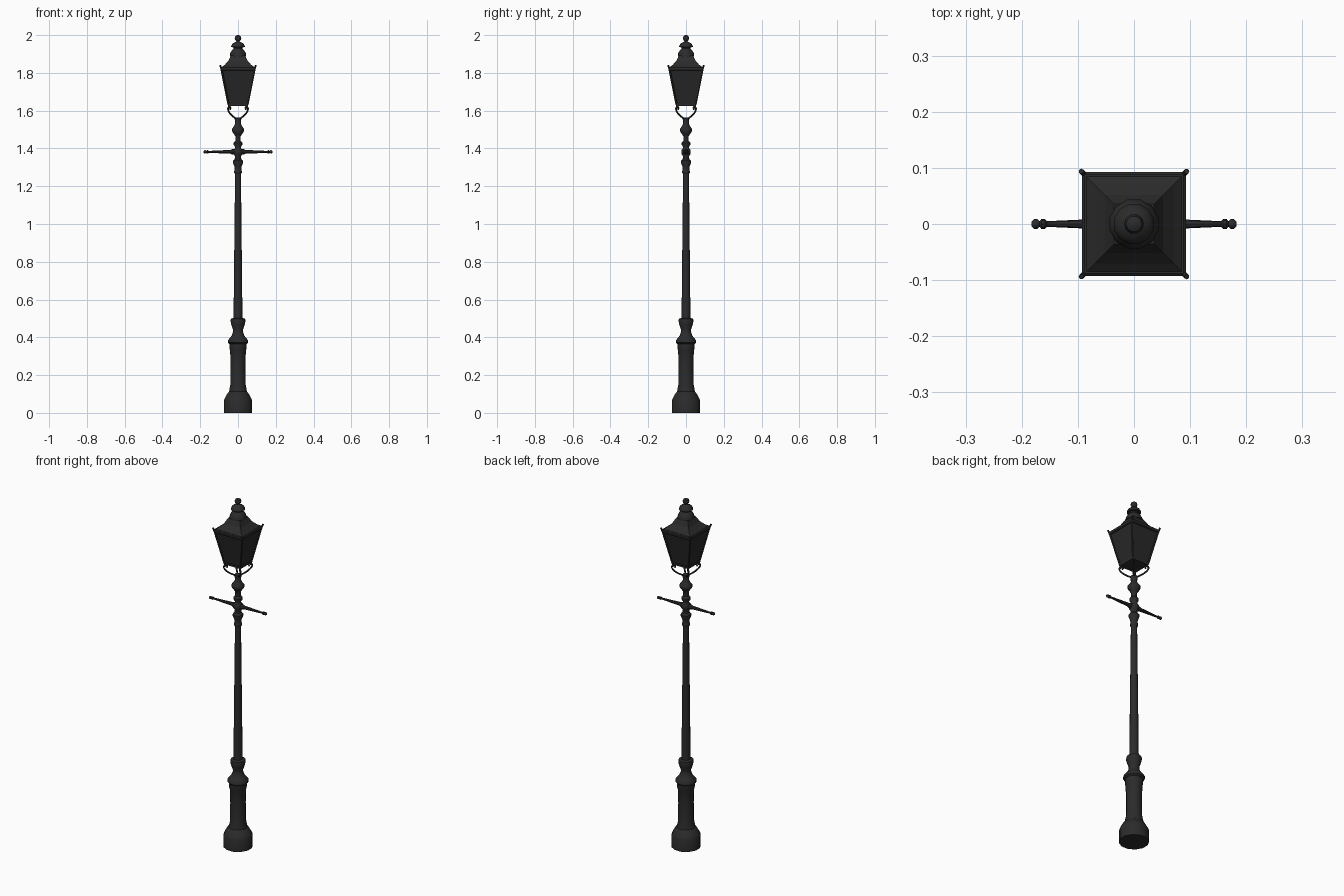
import bpy, bmesh, math
from mathutils import Vector, Matrix

if "Cube" in bpy.data.objects:
    bpy.data.objects.remove(bpy.data.objects["Cube"])


def material(name, v):
    m = bpy.data.materials.new(name)
    m.diffuse_color = (v, v, v, 1)
    m.use_nodes = True
    m.node_tree.nodes["Principled BSDF"].inputs["Base Color"].default_value = m.diffuse_color
    return m


IRON = material("black_iron", 0.024)
PANE = material("dark_glass", 0.021)


def finish(name, bm, mat=IRON, angle=40):
    bmesh.ops.recalc_face_normals(bm, faces=bm.faces)
    me = bpy.data.meshes.new(name)
    bm.to_mesh(me)
    bm.free()
    me.materials.append(mat)
    ob = bpy.data.objects.new(name, me)
    bpy.context.collection.objects.link(ob)
    if angle:
        bpy.ops.object.select_all(action='DESELECT')
        ob.select_set(True)
        bpy.context.view_layer.objects.active = ob
        bpy.ops.object.shade_smooth_by_angle(angle=math.radians(angle))
    return ob


def loft(name, profile, sides, turn=0.0, mat=IRON, angle=40, matrix=None):
    """Stack of regular rings given as (radius, height), capped at both ends."""
    bm = bmesh.new()
    rings = []
    for r, z in profile:
        rings.append([bm.verts.new((r * math.cos(turn + math.tau * i / sides),
                                    r * math.sin(turn + math.tau * i / sides), z))
                      for i in range(sides)])
    for a, b in zip(rings, rings[1:]):
        for i in range(sides):
            j = (i + 1) % sides
            bm.faces.new((a[i], a[j], b[j], b[i]))
    bm.faces.new(rings[0])
    bm.faces.new(rings[-1])
    if matrix:
        bm.transform(matrix)
    return finish(name, bm, mat, angle)


def square(name, profile, mat=IRON):
    """Square loft; profile holds (half width, height)."""
    return loft(name, [(w * math.sqrt(2), z) for w, z in profile], 4, math.pi / 4, mat, 0)


def rod(name, a, b, r, sides=6):
    a, b = Vector(a), Vector(b)
    m = Matrix.Translation(a) @ (b - a).to_track_quat('Z', 'Y').to_matrix().to_4x4()
    return loft(name, [(r, 0), (r, (b - a).length)], sides, math.pi / 4, matrix=m)


# Post: plinth, waisted pedestal and vase neck
loft("pedestal", [(.078, 0), (.078, .065), (.072, .078), (.055, .108), (.049, .112),
                  (.047, .125), (.042, .15), (.041, .25), (.043, .33), (.047, .34),
                  (.047, .365), (.056, .372), (.056, .383), (.046, .395), (.034, .41),
                  (.027, .43), (.027, .44), (.036, .465), (.041, .485), (.039, .498),
                  (.025, .503)], 12, math.pi / 12)
# Tapered shaft
loft("shaft", [(.0245, .5), (.016, 1.28)], 12, math.pi / 12)
# Turned collars at the top of the post
loft("top_collars", [(.017, 1.265), (.021, 1.272), (.021, 1.28), (.018, 1.29), (.02, 1.305),
                     (.028, 1.325), (.028, 1.335), (.018, 1.345), (.017, 1.36),
                     (.026, 1.372), (.026, 1.39), (.017, 1.402), (.017, 1.41),
                     (.024, 1.42), (.024, 1.43), (.015, 1.44), (.015, 1.465),
                     (.022, 1.475), (.034, 1.492), (.034, 1.503), (.022, 1.518),
                     (.016, 1.53), (.018, 1.555), (.018, 1.562), (.01, 1.565)],
     12, math.pi / 12)

# Ladder rest: two mirrored turned arms
for side, sign in (("left", -1), ("right", 1)):
    loft("ladder_arm_" + side, [(.014, 0), (.014, .03), (.01, .04), (.008, .09), (.005, .155),
                                (.009, .159), (.009, .165), (.005, .168), (.0085, .172),
                                (.0085, .178), (.004, .183)], 8,
         matrix=Matrix.Translation((0, 0, 1.382)) @ Matrix.Rotation(sign * math.pi / 2, 4, 'Y'))

# Four scrolled brackets on the diagonals
PATH = [(.008, 1.555), (.03, 1.565), (.052, 1.578), (.07, 1.595), (.076, 1.608),
        (.072, 1.62), (.06, 1.622), (.054, 1.613), (.06, 1.606)]
for k in range(4):
    a = math.pi / 4 + k * math.pi / 2
    cu = bpy.data.curves.new("bracket", 'CURVE')
    cu.dimensions = '3D'
    cu.bevel_depth = .0045
    cu.bevel_resolution = 1
    cu.use_fill_caps = True
    cu.resolution_u = 4
    sp = cu.splines.new('NURBS')
    sp.points.add(len(PATH) - 1)
    sp.use_endpoint_u = True
    sp.order_u = 3
    for p, (r, z) in zip(sp.points, PATH):
        p.co = (r * math.cos(a), r * math.sin(a), z, 1)
    cu.materials.append(IRON)
    bpy.context.collection.objects.link(bpy.data.objects.new("bracket_%d" % (k + 1), cu))
    # Short stub from scroll to lantern corner, corner post and eave horn
    d = Vector((math.copysign(1, math.cos(a)), math.copysign(1, math.sin(a)), 0))
    def up(w, z):
        return d * w + Vector((0, 0, z))
    rod("scroll_stub_%d" % (k + 1), up(.048, 1.612), up(.048, 1.632), .004)
    rod("corner_post_%d" % (k + 1), up(.0505, 1.63), up(.089, 1.825), .005)
    rod("eave_horn_%d" % (k + 1), up(.088, 1.82), up(.094, 1.84), .005)

# Lantern: panes, sills and roof
square("lantern_panes", [(.049, 1.633), (.087, 1.82)], PANE)
square("lantern_sill", [(.053, 1.626), (.055, 1.638)])
square("eave_frame", [(.087, 1.812), (.092, 1.816), (.093, 1.828), (.088, 1.832)])
square("roof", [(.09, 1.828), (.07, 1.843), (.052, 1.862), (.04, 1.885), (.036, 1.892)])

# Vent cap and finial
loft("vent_cap", [(.038, 1.885), (.045, 1.888), (.045, 1.898), (.04, 1.91), (.032, 1.922),
                  (.024, 1.928), (.024, 1.935), (.037, 1.937), (.037, 1.943), (.03, 1.955),
                  (.016, 1.963), (.008, 1.966), (.008, 1.972)], 12, math.pi / 12)
loft("finial_ball", [(.006, 1.966), (.014, 1.972), (.018, 1.983), (.014, 1.995), (.005, 2.0)],
     10)
